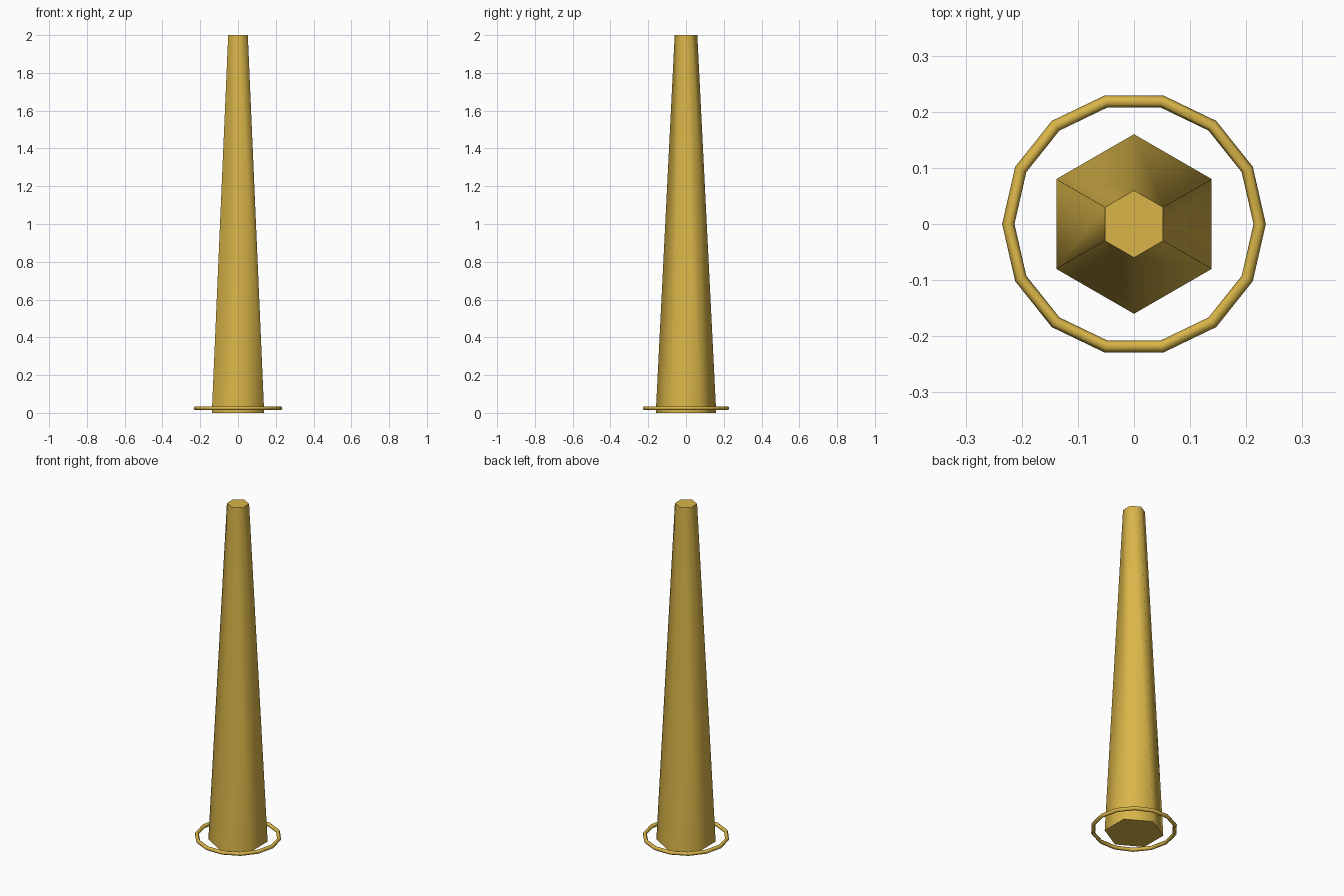
import bpy, math

if "Cube" in bpy.data.objects:
    bpy.data.objects.remove(bpy.data.objects["Cube"])

gold = bpy.data.materials.new("gold")
gold.diffuse_color = (0.69, 0.46, 0.065, 1.0)
gold.use_nodes = True
gold.node_tree.nodes["Principled BSDF"].inputs["Base Color"].default_value = gold.diffuse_color


def finish(name, angle):
    ob = bpy.context.object
    ob.name = name
    ob.data.materials.append(gold)
    bpy.ops.object.shade_smooth_by_angle(angle=math.radians(angle))


# Tapered six-sided column, corners on the y axis, crisp end caps
bpy.ops.mesh.primitive_cone_add(vertices=6, radius1=0.16, radius2=0.06,
                                depth=2.0, location=(0, 0, 1.0))
finish("tapered_column", 65)

# Thin fourteen-sided ring floating around the foot
bpy.ops.mesh.primitive_torus_add(major_segments=14, minor_segments=6,
                                 major_radius=0.224, minor_radius=0.011,
                                 location=(0, 0, 0.025))
finish("base_ring", 65)
